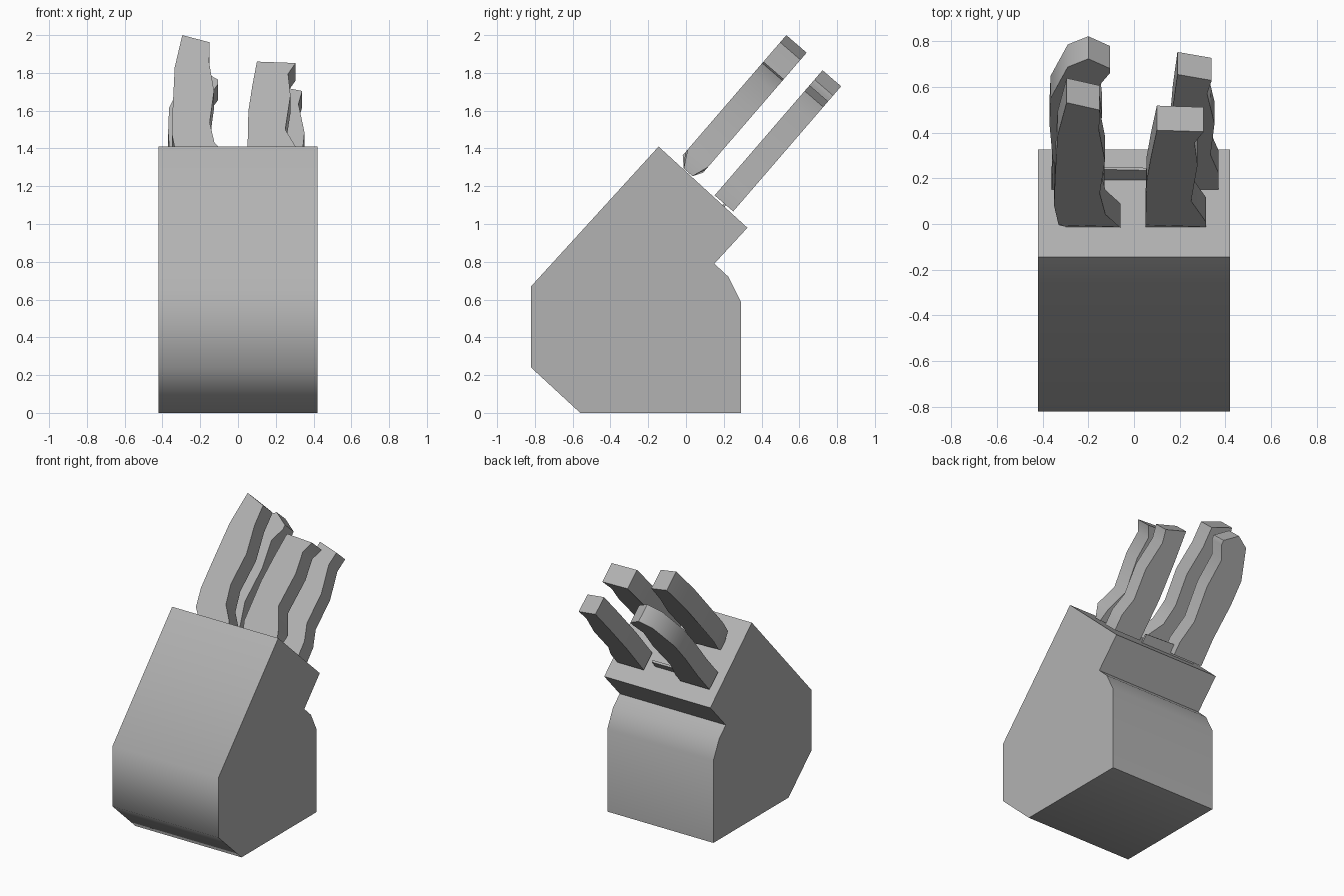
import bpy, bmesh, math
from mathutils import Vector

cube = bpy.data.objects.get("Cube")
if cube:
    bpy.data.objects.remove(cube, do_unlink=True)

grey = bpy.data.materials.new("plain_grey")
grey.use_nodes = True
colour = (0.45, 0.45, 0.45, 1)
grey.diffuse_color = colour
grey.node_tree.nodes["Principled BSDF"].inputs["Base Color"].default_value = colour


def prism(name, near, far):
    """Solid between two matching outlines."""
    bm = bmesh.new()
    a = [bm.verts.new(p) for p in near]
    b = [bm.verts.new(p) for p in far]
    bm.faces.new(a)
    bm.faces.new(b[::-1])
    for i in range(len(a)):
        j = (i + 1) % len(a)
        bm.faces.new((a[j], a[i], b[i], b[j]))
    bmesh.ops.recalc_face_normals(bm, faces=bm.faces)
    mesh = bpy.data.meshes.new(name)
    bm.to_mesh(mesh)
    bm.free()
    mesh.materials.append(grey)
    obj = bpy.data.objects.new(name, mesh)
    bpy.context.collection.objects.link(obj)
    bpy.ops.object.select_all(action="DESELECT")
    obj.select_set(True)
    bpy.context.view_layer.objects.active = obj
    bpy.ops.object.shade_smooth_by_angle(angle=math.radians(50))
    return obj


# Block: side profile (y, z) extruded across x
side = [(-0.82, 0.24), (-0.56, 0), (0.29, 0), (0.29, 0.59), (0.225, 0.72),
        (0.15, 0.79), (0.325, 0.98), (-0.145, 1.41), (-0.82, 0.67)]
prism("knife_block", [(-0.42, y, z) for y, z in side], [(0.42, y, z) for y, z in side])

# Handles: outline (x, distance along the handle) extruded through its thickness
along = Vector((0, 0.653, 0.757))
through = Vector((0, 0.757, -0.653))
front_row = Vector((0, -0.05, 1.326))
back_row = Vector((0, 0.145, 1.144))


def tilted(name, origin, outline, s0, s1, taper=0):
    def layer(s, inset):
        return [origin + Vector((x, 0, 0)) + along * t
                + through * (s + (inset if t < 0.03 else 0)) for x, t in outline]
    return prism(name, layer(s0, taper), layer(s1, -taper * 0.6))


tilted("front_handle_a", front_row, [
    (-0.3, 0), (-0.33, 0.07), (-0.35, 0.2), (-0.345, 0.4), (-0.335, 0.665), (-0.295, 0.89),
    (-0.15, 0.84), (-0.153, 0.7), (-0.127, 0.5), (-0.15, 0.28), (-0.125, 0.14),
    (-0.06, 0.05), (-0.06, 0)], 0, 0.142, 0.05)
tilted("front_handle_b", front_row, [
    (0.05, 0), (0.05, 0.07), (0.055, 0.36), (0.075, 0.53), (0.1, 0.705), (0.305, 0.695),
    (0.265, 0.62), (0.278, 0.47), (0.25, 0.23), (0.315, 0.09), (0.315, 0)], 0, 0.142, 0.05)
tilted("back_handle_a", back_row, [
    (-0.36, 0.01), (-0.355, 0.2), (-0.37, 0.45), (-0.365, 0.62), (-0.29, 0.83), (-0.2, 0.885),
    (-0.105, 0.82), (-0.105, 0.79), (-0.155, 0.7), (-0.14, 0.5), (-0.165, 0.26),
    (-0.13, 0.1), (-0.13, 0.01)], 0, 0.13)
tilted("back_handle_b", back_row, [
    (0.16, 0.01), (0.155, 0.3), (0.17, 0.56), (0.19, 0.78), (0.34, 0.74), (0.32, 0.65),
    (0.352, 0.45), (0.335, 0.24), (0.37, 0.12), (0.37, 0.01)], 0, 0.13)

# Exposed heel of the wide blade
tilted("blade_heel", back_row, [(-0.33, -0.1), (-0.33, 0.075), (0.1, 0.06), (0.1, -0.1)], 0.065, 0.08)
